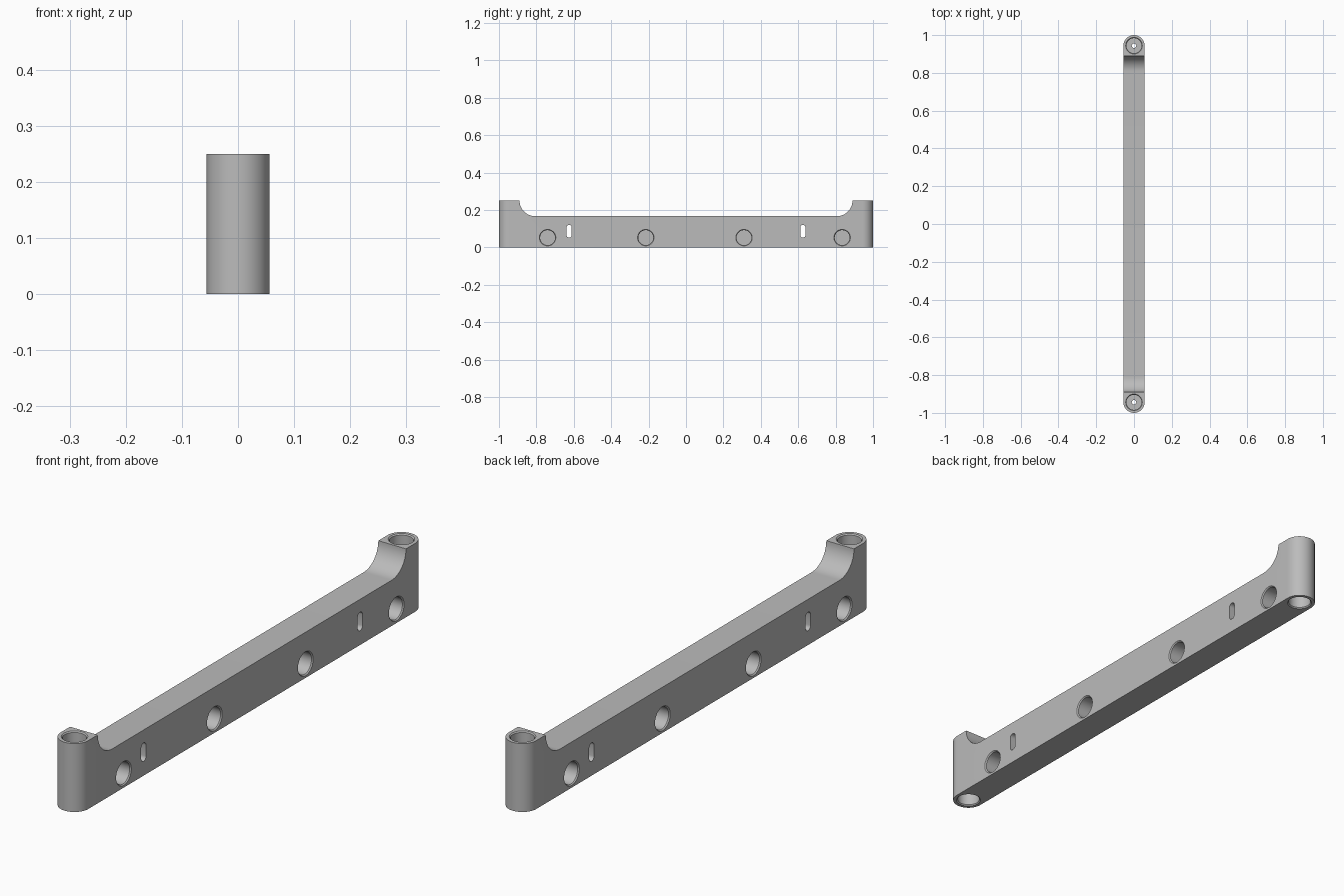
import bpy, bmesh, math
from mathutils import Matrix, Vector

if "Cube" in bpy.data.objects:
    bpy.data.objects.remove(bpy.data.objects["Cube"])

HALF_W, POST_Y, POST_H, RAIL_H = 0.056, 0.944, 0.25, 0.167
SCOOP_Y, SCOOP_R = 0.89, 0.083
POCKET_R, CHAMFER, DEPTH, BORE_R = 0.040, 0.004, 0.09, 0.012
EPS = 0.01

grey = bpy.data.materials.new("plain grey")
grey.use_nodes = True
colour = (0.5, 0.5, 0.5, 1)
grey.diffuse_color = colour
grey.node_tree.nodes["Principled BSDF"].inputs["Base Color"].default_value = colour


def new_object(name, bm):
    bmesh.ops.recalc_face_normals(bm, faces=bm.faces)
    mesh = bpy.data.meshes.new(name)
    bm.to_mesh(mesh)
    bm.free()
    mesh.materials.append(grey)
    obj = bpy.data.objects.new(name, mesh)
    bpy.context.collection.objects.link(obj)
    return obj


def prism(bm, points, direction):
    """Extrude a closed outline along a direction."""
    face = bm.faces.new([bm.verts.new(p) for p in points])
    ext = bmesh.ops.extrude_face_region(bm, geom=[face])
    verts = [g for g in ext["geom"] if isinstance(g, bmesh.types.BMVert)]
    bmesh.ops.translate(bm, verts=verts, vec=direction)


def lathe(bm, profile, matrix, sides=48):
    """Closed solid of revolution about local z from (radius, height) pairs."""
    rings = []
    for r, z in profile:
        rings.append([bm.verts.new(matrix @ Vector((
            r * math.cos(math.tau * i / sides), r * math.sin(math.tau * i / sides), z)))
            for i in range(sides)])
    for a, b in zip(rings, rings[1:]):
        for i in range(sides):
            j = (i + 1) % sides
            bm.faces.new((a[i], a[j], b[j], b[i]))
    bm.faces.new(rings[0])
    bm.faces.new(rings[-1])


def stadium(radius, half_length, steps=24):
    """Outline with two semicircular ends, long along the second axis."""
    points = []
    for sign in (1, -1):
        for i in range(steps + 1):
            a = math.pi * i / steps
            points.append((sign * radius * math.cos(a),
                           sign * (half_length + radius * math.sin(a))))
    return points


# Bar with rounded ends
bm = bmesh.new()
prism(bm, [(x, y, 0) for x, y in stadium(HALF_W, POST_Y)], (0, 0, POST_H))
bar = new_object("connecting_bar", bm)

# Long scoop that lowers the rail between the end posts
bm = bmesh.new()
outline = []
for side in (-1, 1):
    arc = []
    for i in range(17):
        a = math.pi / 2 * i / 16
        arc.append((side * (SCOOP_Y - SCOOP_R + SCOOP_R * math.cos(a)),
                    POST_H - SCOOP_R * math.sin(a)))
    arc.insert(0, (side * SCOOP_Y, POST_H + EPS))
    outline += arc if side < 0 else arc[::-1]
prism(bm, [(-0.1, y, z) for y, z in outline], (0.2, 0, 0))
scoop = new_object("scoop_cutter", bm)

# Pockets, bores and slots
bm = bmesh.new()
mouth = [(POCKET_R + CHAMFER + EPS, EPS), (POCKET_R, -CHAMFER), (POCKET_R, -DEPTH)]
for side in (-1, 1):
    # Post: a pocket at each end joined by a narrow bore
    upper = [(r, POST_H + z) for r, z in mouth] + [(BORE_R, POST_H - DEPTH)]
    lower = [(BORE_R, DEPTH)] + [(r, -z) for r, z in reversed(mouth)]
    lathe(bm, upper + lower, Matrix.Translation((0, side * POST_Y, 0)))
    # Blind side pockets, staggered between the two faces
    for k in range(4):
        y = side * (-0.74 + 0.525 * k)
        place = (Matrix.Translation((side * HALF_W, y, 0.052))
                 @ Matrix.Rotation(side * math.pi / 2, 4, "Y"))
        lathe(bm, mouth, place)
    # Through slot
    prism(bm, [(-0.1, side * 0.625 + u, 0.086 + v) for u, v in stadium(0.014, 0.02, 8)],
          (0.2, 0, 0))
holes = new_object("hole_cutter", bm)

# Cut the bar, then drop the cutters
for cutter in (scoop, holes):
    cutter.hide_render = True
    mod = bar.modifiers.new("cut", "BOOLEAN")
    mod.operation, mod.solver, mod.object = "DIFFERENCE", "EXACT", cutter
bpy.context.view_layer.update()
bpy.ops.object.select_all(action="DESELECT")
bar.select_set(True)
bpy.context.view_layer.objects.active = bar
for mod in list(bar.modifiers):
    bpy.ops.object.modifier_apply(modifier=mod.name)
for cutter in (scoop, holes):
    bpy.data.objects.remove(cutter)
bpy.ops.object.shade_smooth_by_angle(angle=math.radians(30))
